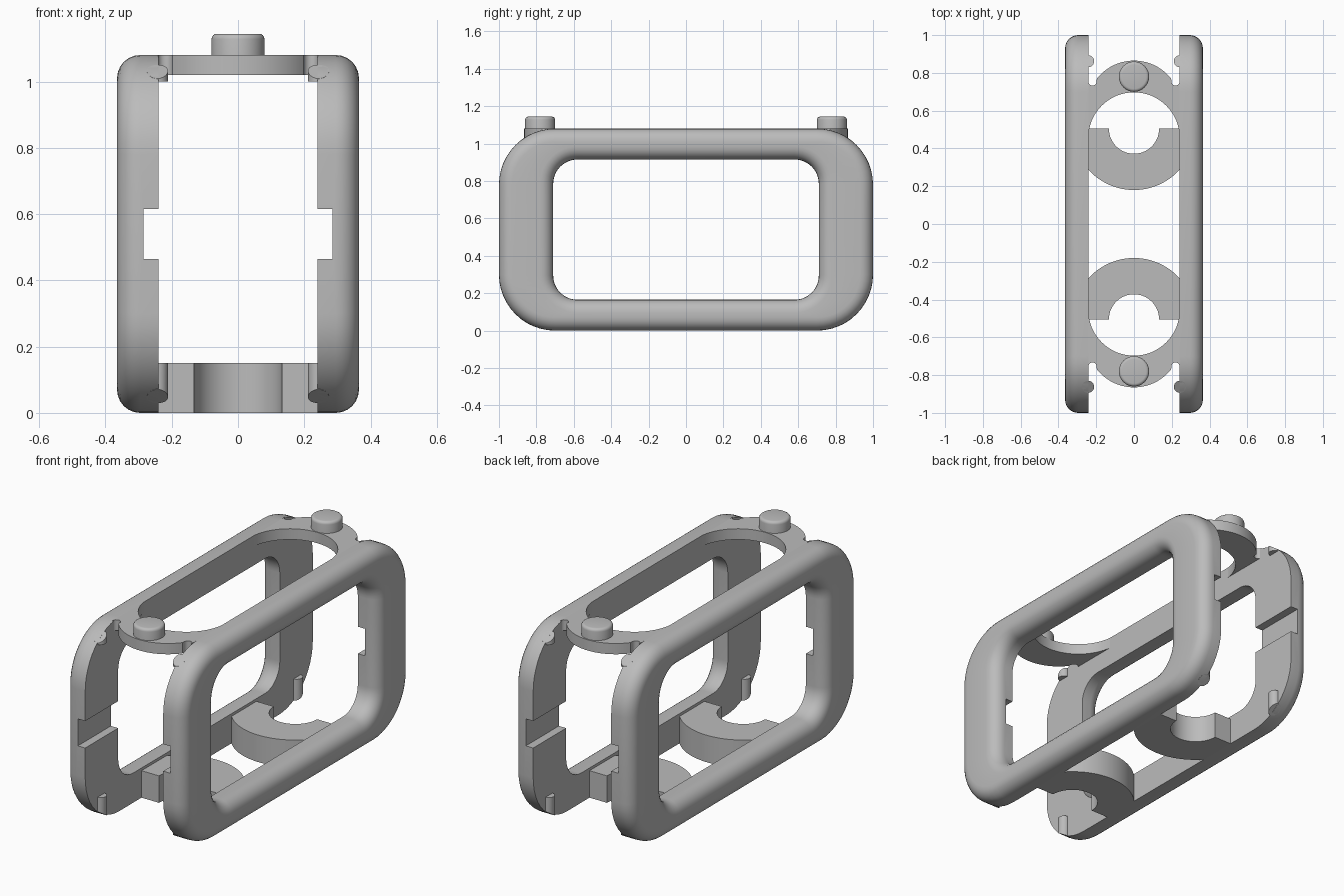
import bpy, bmesh, math
from mathutils import Vector

if "Cube" in bpy.data.objects:
    bpy.data.objects.remove(bpy.data.objects["Cube"], do_unlink=True)

grey = bpy.data.materials.new("plain grey")
grey.use_nodes = True
grey.diffuse_color = (0.5, 0.5, 0.5, 1)
grey.node_tree.nodes["Principled BSDF"].inputs["Base Color"].default_value = (0.5, 0.5, 0.5, 1)

HEIGHT, CORNER = 1.08, 0.30
INNER_X, OUTER_X, FILLET = 0.24, 0.365, 0.07


def finish(name, bm, smooth=True):
    bmesh.ops.recalc_face_normals(bm, faces=bm.faces)
    mesh = bpy.data.meshes.new(name)
    bm.to_mesh(mesh)
    bm.free()
    ob = bpy.data.objects.new(name, mesh)
    bpy.context.collection.objects.link(ob)
    mesh.materials.append(grey)
    bpy.ops.object.select_all(action='DESELECT')
    bpy.context.view_layer.objects.active = ob
    ob.select_set(True)
    if smooth:
        bpy.ops.object.shade_smooth_by_angle(angle=math.radians(35))
    return ob


def arc(cx, cy, r, start, end, n):
    angles = [math.radians(start + (end - start) * i / n) for i in range(n + 1)]
    return [(cx + r * math.cos(a), cy + r * math.sin(a)) for a in angles]


def rounded_rect(hy, z0, z1, r):
    pts = []
    for i, (sy, z) in enumerate([(1, z1 - r), (-1, z1 - r), (-1, z0 + r), (1, z0 + r)]):
        pts += arc(sy * (hy - r), z, r, 90 * i, 90 * i + 90, 12)
    return pts


def plate(name, outline, z0, z1, side):
    # flat outline pulled up into a slab, mirrored front to back by side
    bm = bmesh.new()
    face = bm.faces.new([bm.verts.new((x, y * side, z0)) for x, y in outline])
    up = bmesh.ops.extrude_face_region(bm, geom=[face])["geom"]
    bmesh.ops.translate(bm, verts=[v for v in up if isinstance(v, bmesh.types.BMVert)],
                        vec=(0, 0, z1 - z0))
    return finish(name, bm)


def outline_drop(y):
    # height lost to the rounded frame corner at this y
    d = max(0, abs(y) - (1 - CORNER))
    return CORNER - math.sqrt(max(0, CORNER ** 2 - d * d))


def side_frame(name, side):
    bm = bmesh.new()
    steps = [math.radians(15 * i) for i in range(7)]
    fillet = [(FILLET * (1 - math.cos(a)), OUTER_X - FILLET * (1 - math.sin(a))) for a in steps]
    loops = []
    # outer wall and its fillet, then the opening's fillet and wall
    for inset, x in [(0, INNER_X)] + fillet:
        loops.append((rounded_rect(1 - inset, inset, HEIGHT - inset, CORNER - inset), x))
    for grow, x in fillet[::-1] + [(0, INNER_X)]:
        loops.append((rounded_rect(0.71 + grow, 0.165 - grow, 0.915 + grow, 0.13 + grow), x))
    rings = [[bm.verts.new((x * side, y, z)) for y, z in pts] for pts, x in loops]
    for k, a in enumerate(rings):
        b = rings[(k + 1) % len(rings)]
        for i in range(len(a)):
            j = (i + 1) % len(a)
            bm.faces.new((a[i], a[j], b[j], b[i]))
    return finish(name, bm, smooth=False)


def cut_notch(ob, side):
    # horizontal groove across the inner face of both posts
    bm = bmesh.new()
    bmesh.ops.create_cube(bm, size=1)
    bmesh.ops.scale(bm, vec=(0.17, 2.4, 0.15), verts=bm.verts)
    bmesh.ops.translate(bm, vec=(side * 0.2, 0, 0.54), verts=bm.verts)
    cutter = finish("notch_cutter", bm, smooth=False)
    cutter.hide_render = True
    mod = ob.modifiers.new("notch", 'BOOLEAN')
    mod.operation, mod.solver, mod.object = 'DIFFERENCE', 'EXACT', cutter
    bpy.ops.object.select_all(action='DESELECT')
    bpy.context.view_layer.objects.active = ob
    ob.select_set(True)
    bpy.ops.object.modifier_apply(modifier=mod.name)
    bpy.data.objects.remove(cutter, do_unlink=True)
    bpy.ops.object.shade_smooth_by_angle(angle=math.radians(35))


def peg(name, sx, sy, top):
    # small upright pin trimmed to the frame's rounded corner
    bm = bmesh.new()
    bmesh.ops.create_cone(bm, cap_ends=True, segments=24, radius1=0.032, radius2=0.032, depth=1)
    for v in bm.verts:
        high = v.co.z > 0
        v.co.x += sx * 0.243
        v.co.y += sy * 0.862
        drop = outline_drop(v.co.y)
        if top:
            v.co.z = HEIGHT - drop if high else 1.0
        else:
            v.co.z = 0.15 if high else drop
    finish(name, bm)


def button(name, sy):
    bm = bmesh.new()
    bmesh.ops.create_cone(bm, cap_ends=True, segments=40, radius1=0.08, radius2=0.08, depth=0.12)
    bmesh.ops.translate(bm, vec=(0, sy * 0.78, 1.084), verts=bm.verts)
    rim = [e for e in bm.edges if all(v.co.z > 1.1 for v in e.verts)]
    bmesh.ops.bevel(bm, geom=rim, offset=0.016, segments=4, profile=0.5, affect='EDGES')
    finish(name, bm)


# side frames
for label, sx in (("left", 1), ("right", -1)):
    cut_notch(side_frame(label + "_frame", sx), sx)

EDGE = INNER_X + 0.002
for label, sy in (("back", 1), ("front", -1)):
    # top bridge: arched inside, rounded nose and a slim relief slot beside each frame
    inner = arc(0, 0.455, EDGE, 0, 180, 32)
    nose = arc(0, 0.615, 0.25, 142, 38, 28)
    slot_left = arc(-0.22, 0.755, 0.022, 180, 360, 8)
    slot_right = arc(0.22, 0.755, 0.022, 180, 360, 8)
    plate(label + "_top_bridge", inner + slot_left + nose + slot_right, 1.02, HEIGHT, sy)
    # bottom bracket: half ring clipped to the gap between the frames
    clip = math.degrees(math.acos(EDGE / 0.325))
    ring = arc(0, 0.505, 0.325, -clip, clip - 180, 32)
    hole = arc(0, 0.505, 0.133, 180, 360, 28)
    plate(label + "_bottom_bracket",
          [(EDGE, 0.505)] + ring + [(-EDGE, 0.505)] + hole, 0, 0.15, sy)
    button(label + "_button", sy)
    for side_label, sx in (("left", 1), ("right", -1)):
        peg(f"{label}_{side_label}_lower_peg", sx, sy, False)
        peg(f"{label}_{side_label}_upper_peg", sx, sy, True)
